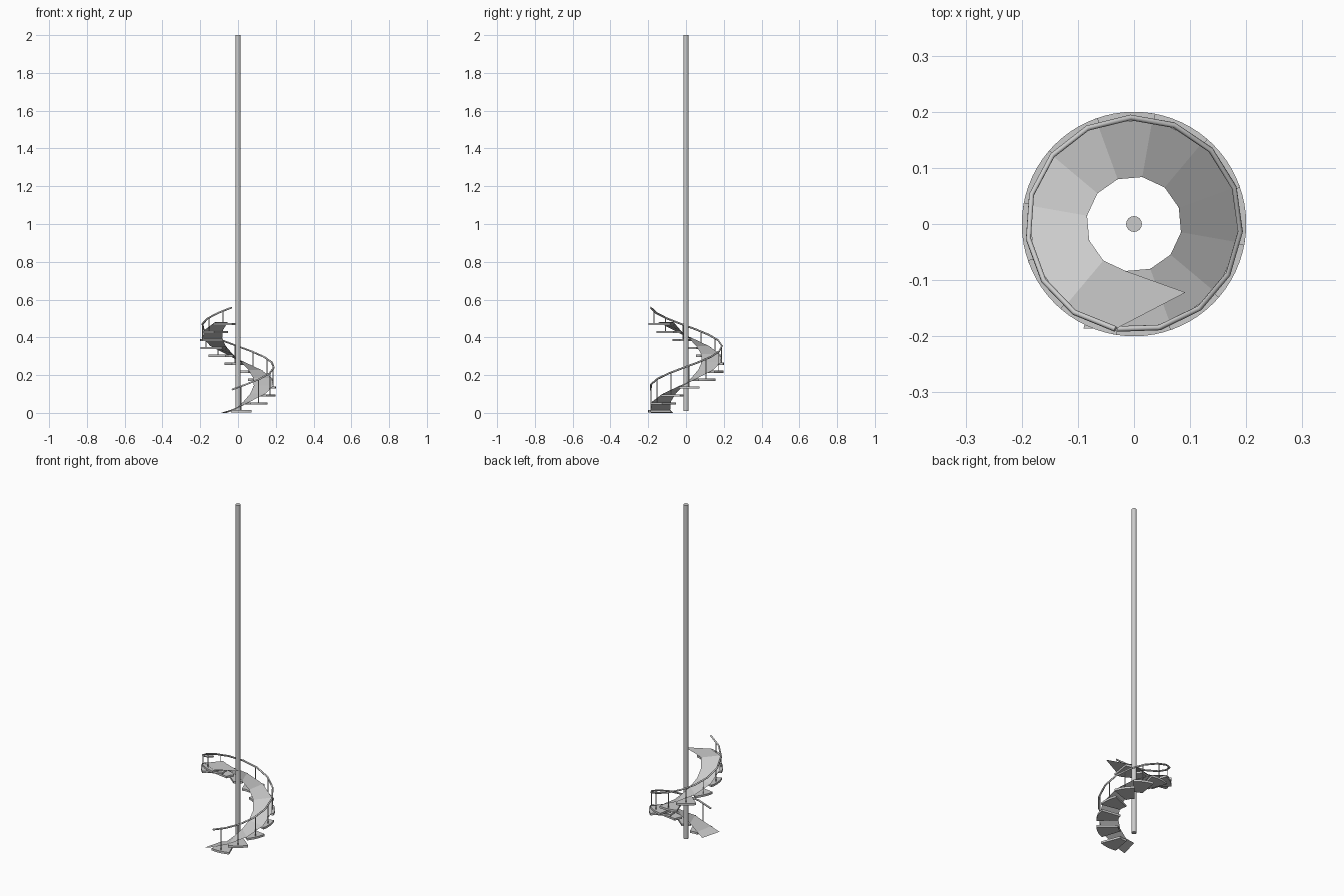
import bpy, bmesh
from math import sin, cos, radians
from mathutils import Vector

if "Cube" in bpy.data.objects:
    bpy.data.objects.remove(bpy.data.objects["Cube"])

STEPS = 12
RISE = 0.042
R_IN, R_OUT, R_RAIL = 0.085, 0.2, 0.19


def polar(r, deg, z):
    a = radians(deg)
    return Vector((r * cos(a), r * sin(a), z))


def finish(name, bm):
    mesh = bpy.data.meshes.new(name)
    bm.to_mesh(mesh)
    bm.free()
    ob = bpy.data.objects.new(name, mesh)
    bpy.context.collection.objects.link(ob)
    return ob


def rail_z(deg):
    return 0.123 + 0.435 * (deg + 100) / 360


def rail_point(deg):
    # point on the straight-segmented rail (24 degree facets)
    i = min(int((deg + 100) // 24), 14)
    a = -100 + 24 * i
    p, q = polar(R_RAIL, a, rail_z(a)), polar(R_RAIL, a + 24, rail_z(a + 24))
    return p.lerp(q, (deg - a) / 24)


# Central pole
bpy.ops.mesh.primitive_cylinder_add(vertices=24, radius=0.014, depth=1.99, location=(0, 0, 1.005))
pole = bpy.context.object
pole.name = "central_pole"
bpy.ops.object.shade_smooth_by_angle()

# Wedge treads, each with a baluster
for i in range(STEPS):
    mid, top = -85 + 30 * i, 0.014 + RISE * i
    bm = bmesh.new()
    outline = [polar(R_OUT, mid - 16 + 32 * k / 6, top) for k in range(7)]
    outline += [polar(R_IN, mid + 16 - 16 * k, top) for k in range(3)]
    upper = [bm.verts.new(p) for p in outline]
    lower = [bm.verts.new(p - Vector((0, 0, 0.012))) for p in outline]
    bm.faces.new(upper)
    bm.faces.new(lower[::-1])
    n = len(outline)
    for k in range(n):
        j = (k + 1) % n
        bm.faces.new((upper[j], upper[k], lower[k], lower[j]))
    finish(f"tread_{i + 1}", bm)

    head = rail_point(mid)
    h = head.z - top
    bpy.ops.mesh.primitive_cylinder_add(vertices=8, radius=0.0025, depth=h,
                                        location=(head.x, head.y, top + h / 2))
    bpy.context.object.name = f"baluster_{i + 1}"
    bpy.ops.object.shade_smooth_by_angle()

# Faceted ramp sheet lying along the tread noses, ending in a flat pointed landing
bm = bmesh.new()
edges = [(Vector((-0.059, -0.069, 0)), Vector((-0.09, -0.186, 0)))]
for i in range(STEPS + 1):
    z = 0.018 + RISE * min(i, STEPS - 1)
    edges.append((polar(R_IN, -100 + 30 * i, z), polar(R_RAIL, -100 + 30 * i, z)))
rows = [[bm.verts.new(p) for p in e] for e in edges]
for a, b in zip(rows, rows[1:]):
    bm.faces.new((a[0], a[1], b[1], b[0]))
tip = bm.verts.new((0.092, -0.122, 0.018 + RISE * (STEPS - 1)))
bm.faces.new((rows[-1][0], rows[-1][1], tip))
finish("ramp_sheet", bm)

# Spiral handrail
curve = bpy.data.curves.new("handrail", "CURVE")
curve.dimensions = "3D"
curve.bevel_depth = 0.005
curve.bevel_resolution = 1
curve.use_fill_caps = True
spline = curve.splines.new("POLY")
spline.points.add(15)
for i, pt in enumerate(spline.points):
    a = -100 + 24 * i
    pt.co = (*polar(R_RAIL, a, rail_z(a)), 1)
bpy.context.collection.objects.link(bpy.data.objects.new("handrail", curve))
